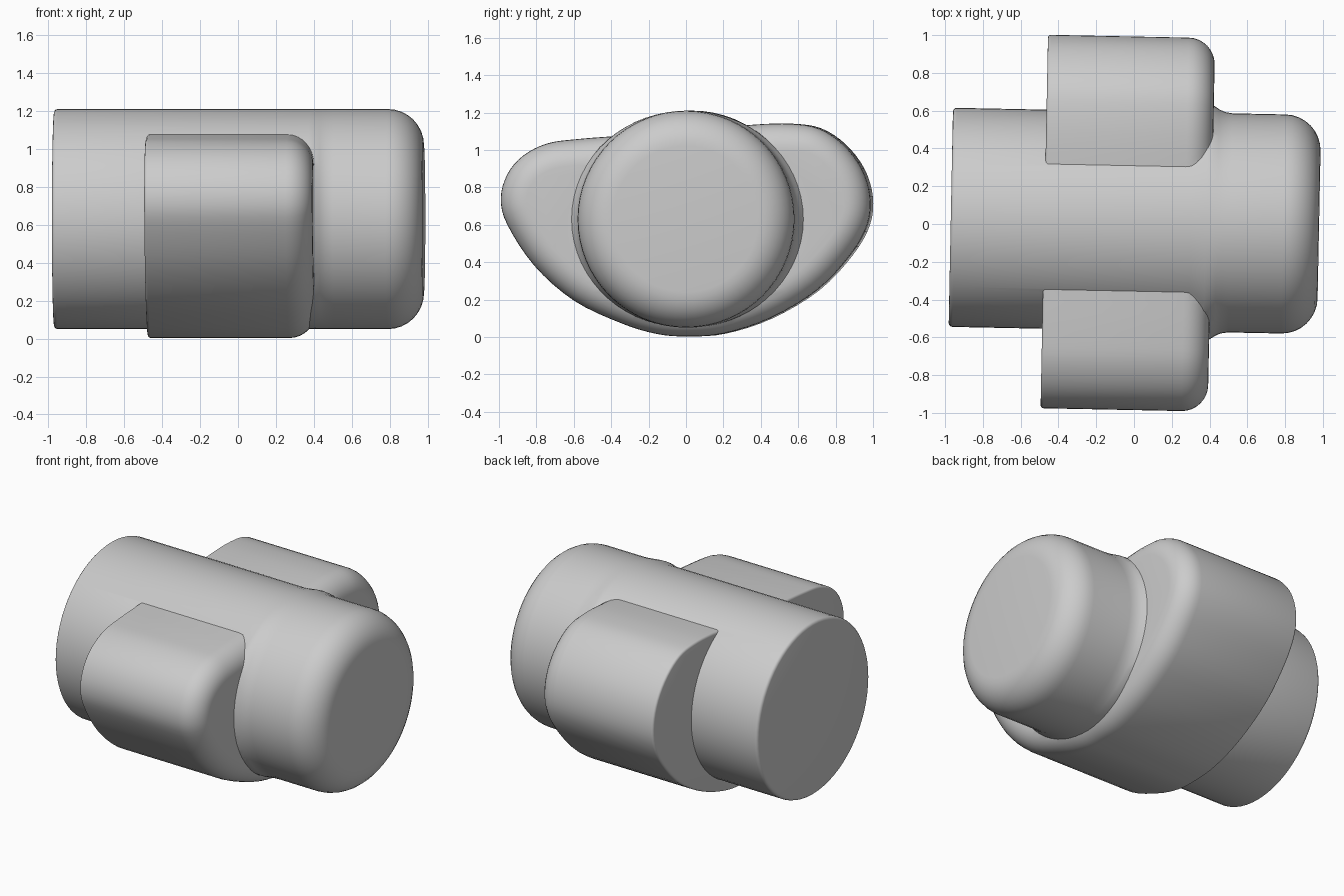
import bpy, bmesh, math
from mathutils import Vector

if "Cube" in bpy.data.objects:
    bpy.data.objects.remove(bpy.data.objects["Cube"])

TILT = -0.02          # slight yaw shared by both parts
grey = bpy.data.materials.new("plain grey")
grey.diffuse_color = (0.6, 0.6, 0.6, 1)
grey.use_nodes = True
grey.node_tree.nodes["Principled BSDF"].inputs["Base Color"].default_value = grey.diffuse_color


def loft(name, rings, offset_y):
    """Skin a list of closed rings, cap both ends, apply the slight yaw."""
    bm = bmesh.new()
    loops = [[bm.verts.new(p) for p in ring] for ring in rings]
    n = len(loops[0])
    for a, b in zip(loops, loops[1:]):
        for i in range(n):
            j = (i + 1) % n
            bm.faces.new((a[i], a[j], b[j], b[i]))
    bm.faces.new(loops[0][::-1])
    bm.faces.new(loops[-1])
    bmesh.ops.recalc_face_normals(bm, faces=bm.faces)
    mesh = bpy.data.meshes.new(name)
    bm.to_mesh(mesh)
    bm.free()
    ob = bpy.data.objects.new(name, mesh)
    bpy.context.collection.objects.link(ob)
    mesh.materials.append(grey)
    ob.rotation_euler.z = TILT
    ob.location.y = offset_y
    return ob


def rounded_ends(x0, x1, r0, r1, steps=8):
    """(x, inset) pairs: small rounding at x0, large rounding at x1."""
    out = []
    for k in range(4):
        a = math.pi / 2 * k / 3
        out.append((x0 + r0 * (1 - math.cos(a)), r0 * (1 - math.sin(a))))
    for k in range(steps + 1):
        a = math.pi / 2 * k / steps
        out.append((x1 - r1 + r1 * math.sin(a), r1 * (1 - math.cos(a))))
    return out


# Barrel: long cylinder with one softly rounded end and a small side fillet
RADIUS, HEIGHT = 0.58, 0.63
stations = [(x, d, 0) for x, d in rounded_ends(-0.97, 0.98, 0.02, 0.19)]
fillet = [(0.30, 0), (0.38, 0.045), (0.41, 0.04), (0.44, 0.02), (0.47, 0.006), (0.51, 0)]
stations[4:4] = [(x, 0, f) for x, f in fillet]
rings = []
for x, inset, flare in stations:
    ring = []
    for i in range(64):
        a = 2 * math.pi * i / 64
        r = RADIUS - inset + flare * math.cos(a) ** 2
        ring.append((x, r * math.cos(a), HEIGHT + r * math.sin(a)))
    rings.append(ring)
barrel = loft("barrel", rings, 0.016)

# Housing: wide bulging cross-section (y, z), counter-clockwise
outline = [(0, 0.003), (0.2, 0.018), (0.45, 0.1), (0.7, 0.25), (0.88, 0.44),
           (0.97, 0.6), (0.985, 0.75), (0.94, 0.9), (0.84, 1.03), (0.71, 1.115),
           (0.56, 1.14), (0.36, 1.135), (0, 1.1), (-0.36, 1.075), (-0.58, 1.058),
           (-0.74, 1.035), (-0.87, 0.97), (-0.955, 0.87), (-0.99, 0.74),
           (-0.955, 0.6), (-0.81, 0.38), (-0.6, 0.195), (-0.35, 0.075), (-0.16, 0.017)]


def smooth_closed(points, sub=4):
    """Catmull-Rom through a closed outline."""
    p = [Vector(q) for q in points]
    n, out = len(p), []
    for i in range(n):
        a, b, c, d = (p[(i + k) % n] for k in (-1, 0, 1, 2))
        for s in range(sub):
            t = s / sub
            out.append(0.5 * (2 * b + (c - a) * t + (2 * a - 5 * b + 4 * c - d) * t * t
                              + (3 * b - a - 3 * c + d) * t ** 3))
    return out


curve = smooth_closed(outline)
count = len(curve)
rings = []
for x, inset in rounded_ends(-0.475, 0.41, 0.015, 0.14):
    ring = []
    for i, p in enumerate(curve):
        t = (curve[(i + 1) % count] - curve[i - 1]).normalized()
        q = p + Vector((-t.y, t.x)) * inset
        ring.append((x, q.x, q.y))
    rings.append(ring)
housing = loft("housing", rings, 0.005)

# Merge the housing into the barrel as one clean shell
union = barrel.modifiers.new("merge housing", "BOOLEAN")
union.operation = "UNION"
union.solver = "EXACT"
union.object = housing
bpy.context.view_layer.objects.active = barrel
barrel.select_set(True)
bpy.ops.object.modifier_apply(modifier=union.name)
bpy.data.objects.remove(housing)
barrel.name = "barrel_with_housing"
bpy.ops.object.shade_smooth_by_angle(angle=math.radians(35))
